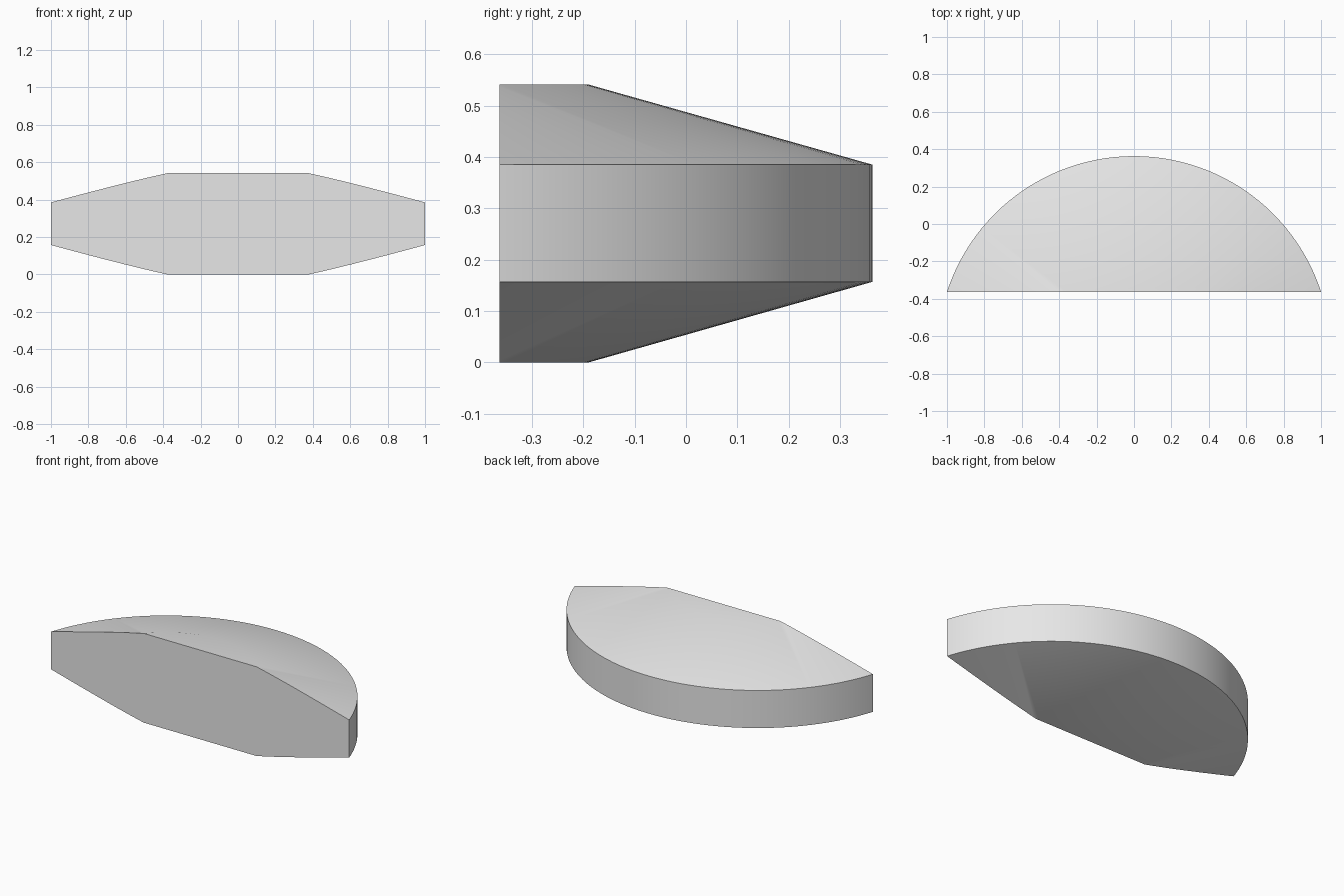
import bpy, bmesh, math
from mathutils import Matrix, Vector

cube = bpy.data.objects.get("Cube")
if cube:
    bpy.data.objects.remove(cube, do_unlink=True)

# Plain grey
grey = bpy.data.materials.new("light_grey")
grey.use_nodes = True
colour = (0.8, 0.8, 0.8, 1)
grey.diffuse_color = colour
grey.node_tree.nodes["Principled BSDF"].inputs["Base Color"].default_value = colour

SEGMENTS = 128
CENTRE_Y = -0.689
FRONT_Y = -0.363
# Disc profile as (radius, height), bottom to top
PROFILE = [(0.499, 0), (1.052, 0.157), (1.052, 0.385), (0.499, 0.541)]

bm = bmesh.new()
rings = []
for radius, z in PROFILE:
    ring = bmesh.ops.create_circle(
        bm, segments=SEGMENTS, radius=radius,
        matrix=Matrix.Translation((0, CENTRE_Y, z)))["verts"]
    rings.append(ring)

# Sloping sides and rim between the rings, flat caps at both ends
for low, high in zip(rings, rings[1:]):
    for i in range(SEGMENTS):
        j = (i + 1) % SEGMENTS
        bm.faces.new((low[i], low[j], high[j], high[i]))
bm.faces.new(rings[0])
bm.faces.new(rings[-1])

# Slice off the front of the disc and close the flat cut
cut = bmesh.ops.bisect_plane(
    bm, geom=bm.verts[:] + bm.edges[:] + bm.faces[:],
    plane_co=Vector((0, FRONT_Y, 0)), plane_no=Vector((0, -1, 0)),
    clear_outer=True)
edges = [e for e in cut["geom_cut"] if isinstance(e, bmesh.types.BMEdge)]
bmesh.ops.contextual_create(bm, geom=edges)
bmesh.ops.recalc_face_normals(bm, faces=bm.faces[:])

mesh = bpy.data.meshes.new("disc_segment")
bm.to_mesh(mesh)
bm.free()
mesh.materials.append(grey)
segment = bpy.data.objects.new("disc_segment", mesh)
bpy.context.collection.objects.link(segment)

# Smooth rim and slopes, crisp outer edges
bpy.ops.object.select_all(action="DESELECT")
segment.select_set(True)
bpy.context.view_layer.objects.active = segment
bpy.ops.object.shade_smooth_by_angle(angle=math.radians(30))
